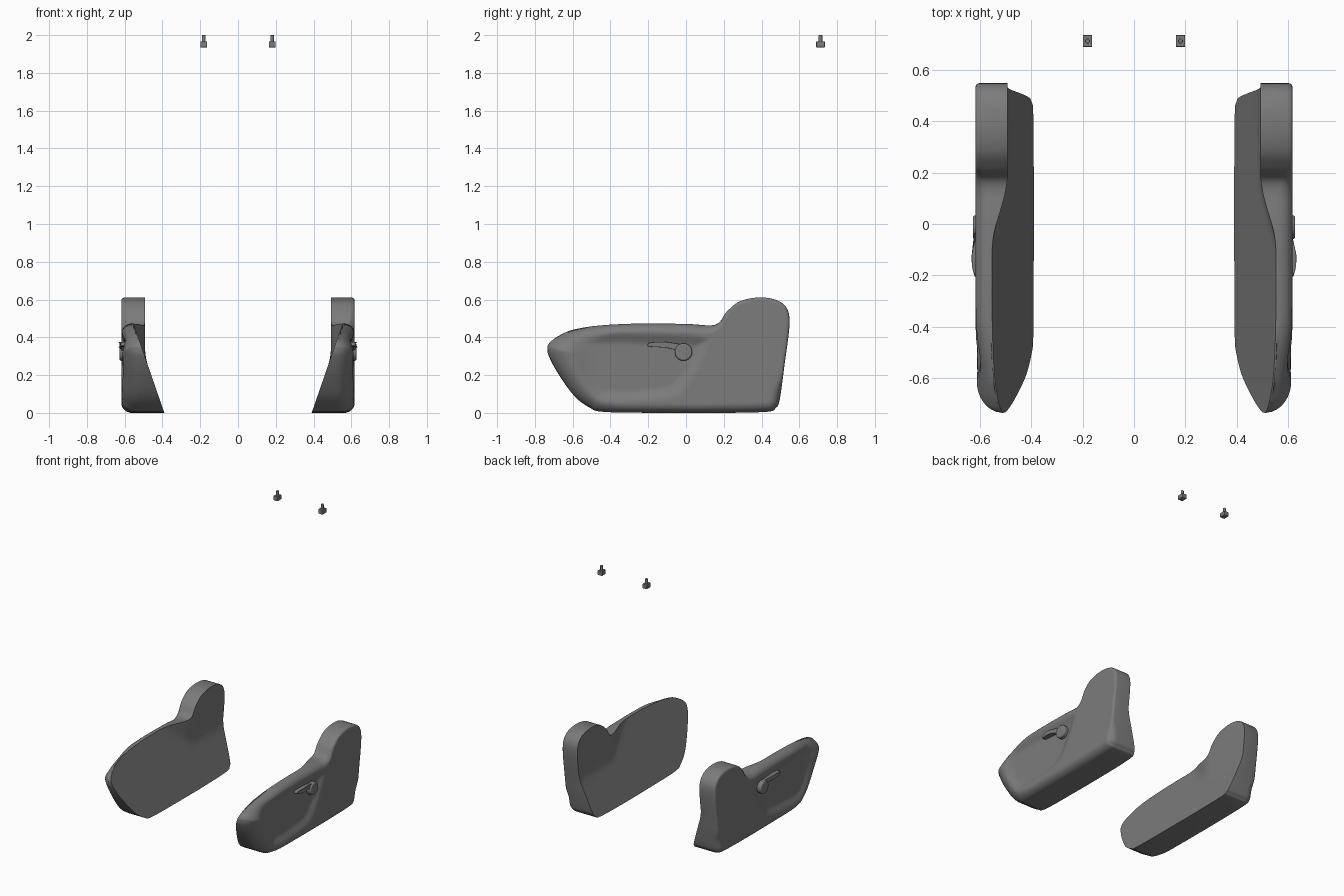
import bpy, bmesh, math
from mathutils import Vector

if "Cube" in bpy.data.objects:
    bpy.data.objects.remove(bpy.data.objects["Cube"])

dark = bpy.data.materials.new("dark_grey_plastic")
dark.diffuse_color = (.2, .2, .2, 1)
dark.use_nodes = True
dark.node_tree.nodes["Principled BSDF"].inputs["Base Color"].default_value = dark.diffuse_color

def smooth(a, b, v):
    t = max(0.0, min(1.0, (v - a) / (b - a)))
    return t * t * (3 - 2 * t)

def spline(pts, n):
    """Closed Catmull-Rom curve through 2D points."""
    out, m = [], len(pts)
    for i in range(m):
        p0, p1, p2, p3 = (Vector(pts[(i + k) % m]) for k in (-1, 0, 1, 2))
        for j in range(n):
            t = j / n
            out.append(0.5 * (2 * p1 + (p2 - p0) * t + (2 * p0 - 5 * p1 + 4 * p2 - p3) * t * t
                              + (3 * p1 - p0 - 3 * p2 + p3) * t ** 3))
    return out

def edge_dist(p, poly):
    """Distance to a closed polygon and whether p is inside."""
    best, inside = 9.0, False
    px, py = p
    for i in range(len(poly)):
        ax, ay = poly[i - 1]
        bx, by = poly[i]
        dx, dy = bx - ax, by - ay
        t = max(0, min(1, ((px - ax) * dx + (py - ay) * dy) / (dx * dx + dy * dy + 1e-12)))
        best = min(best, (ax + t * dx - px) ** 2 + (ay + t * dy - py) ** 2)
        if (ay > py) != (by > py) and px < ax + (py - ay) * dx / dy:
            inside = not inside
    return math.sqrt(best), inside

def finish(name, bm, bevel=0, mirror=True, angle=40):
    bmesh.ops.recalc_face_normals(bm, faces=bm.faces)
    me = bpy.data.meshes.new(name)
    bm.to_mesh(me)
    bm.free()
    me.materials.append(dark)
    ob = bpy.data.objects.new(name, me)
    bpy.context.collection.objects.link(ob)
    bpy.ops.object.select_all(action='DESELECT')
    ob.select_set(True)
    bpy.context.view_layer.objects.active = ob
    bpy.ops.object.shade_smooth_by_angle(angle=math.radians(angle))
    if bevel:
        mod = ob.modifiers.new("bevel", 'BEVEL')
        mod.width, mod.segments = bevel, 3
    if mirror:
        ob.modifiers.new("mirror", 'MIRROR').use_mirror_merge = False
    return ob

# Side panel outline and recess outline, as (y, z)
outline = spline([(-.734, .335), (-.73, .36), (-.705, .387), (-.655, .418), (-.59, .442),
                  (-.455, .463), (-.245, .473),
                  (.0, .471), (.155, .467), (.215, .535), (.28, .588), (.37, .61), (.465, .602),
                  (.53, .56), (.548, .47), (.522, .257), (.496, .07), (.475, .025), (.43, .006),
                  (.2, .0), (-.1, .0), (-.43, .005), (-.51, .028), (-.592, .09), (-.675, .205),
                  (-.724, .295)], 6)
recess = spline([(-.645, .34), (-.59, .415), (-.45, .435), (-.2, .43), (.02, .42), (.13, .39),
                 (.08, .25), (.01, .14), (-.09, .07), (-.42, .05), (-.51, .09), (-.6, .22)], 4)
centre = Vector((.05, .25))

def inner_x(y, z):
    cap = .492 + .075 * smooth(.2, -.16, y)
    a = .39 + .345 * z
    k = .015
    h = max(k - abs(a - cap), 0) / k
    return min(a, cap) - h * h * k / 4

def outer_x(p):
    y, z = p
    d = edge_dist(p, outline)[0]
    front = smooth(-.35, -.65, y)
    high_rear = smooth(.1, .25, y) * smooth(.1, .2, z)
    rx = .06 + .045 * front - .045 * high_rear
    rd = .05 + .09 * front - .035 * high_rear
    q = max(0.0, 1 - d / rd)
    x = .617 - rx * (1 - math.sqrt(1 - q * q))
    dr, inside = edge_dist(p, recess)
    if inside:
        x -= .022 * smooth(0, .075, dr) * (1 - .5 * smooth(-.5, -.62, y))
    return max(x, inner_x(y, z) + .006)

# Side panels: rings of the outline shrink to the centre on both faces
bm = bmesh.new()
scales = [1, .995, .985, .97, .95, .925, .9] + [.9 - .9 * i / 30 for i in range(1, 29)]

def build_face(fx):
    rings = []
    for s in scales:
        pts = [centre + (p - centre) * s for p in outline]
        rings.append([bm.verts.new((fx(p), p.x, p.y)) for p in pts])
    tip = bm.verts.new((fx(centre), *centre))
    for a, b in zip(rings, rings[1:]):
        bridge(a, b)
    last = rings[-1]
    for i in range(len(last)):
        bm.faces.new((last[i - 1], last[i], tip))
    return rings[0]

def bridge(a, b):
    for i in range(len(a)):
        bm.faces.new((a[i - 1], a[i], b[i], b[i - 1]))

rim_out = build_face(outer_x)
rim_in = build_face(lambda p: inner_x(p.x, p.y))
bridge(rim_out, rim_in)
finish("seat_side_panel", bm, angle=50)

# Recline lever: flat arm, thicker towards the free end
bm = bmesh.new()
arm = spline([(-.203, .362), (-.19, .372), (-.12, .376), (-.03, .364), (.02, .345), (.01, .305),
              (-.03, .308), (-.06, .333), (-.11, .345), (-.195, .351)], 4)

def arm_x(y):
    return .616 + .016 * smooth(-.04, -.13, y) - .012 * smooth(-.16, -.205, y)

low = [bm.verts.new((.588, p.x, p.y)) for p in arm]
top = [bm.verts.new((arm_x(p.x), p.x, p.y)) for p in arm]
bm.faces.new(low)
bm.faces.new(top)
bridge(low, top)
finish("recline_lever_arm", bm, .005)

def cylinder(name, r, depth, loc, axis, bevel):
    bm = bmesh.new()
    bmesh.ops.create_cone(bm, cap_ends=True, segments=32, radius1=r, radius2=r, depth=depth)
    rot = Vector((0, 0, 1)).rotation_difference(Vector(axis)).to_matrix()
    for v in bm.verts:
        v.co = rot @ v.co + Vector(loc)
    return finish(name, bm, bevel)

# Lever hub
cylinder("recline_lever_hub", .046, .042, (.606, -.013, .322), (1, 0, 0), .008)

# Headrest post guides: block with a short stem
bm = bmesh.new()
bmesh.ops.create_cube(bm, size=1)
for v in bm.verts:
    v.co = Vector((v.co.x * .036, v.co.y * .046, v.co.z * .032)) + Vector((.181, .712, 1.951))
finish("headrest_guide_block", bm, .003)
cylinder("headrest_guide_stem", .0095, .04, (.181, .712, 1.98), (0, 0, 1), .002)
